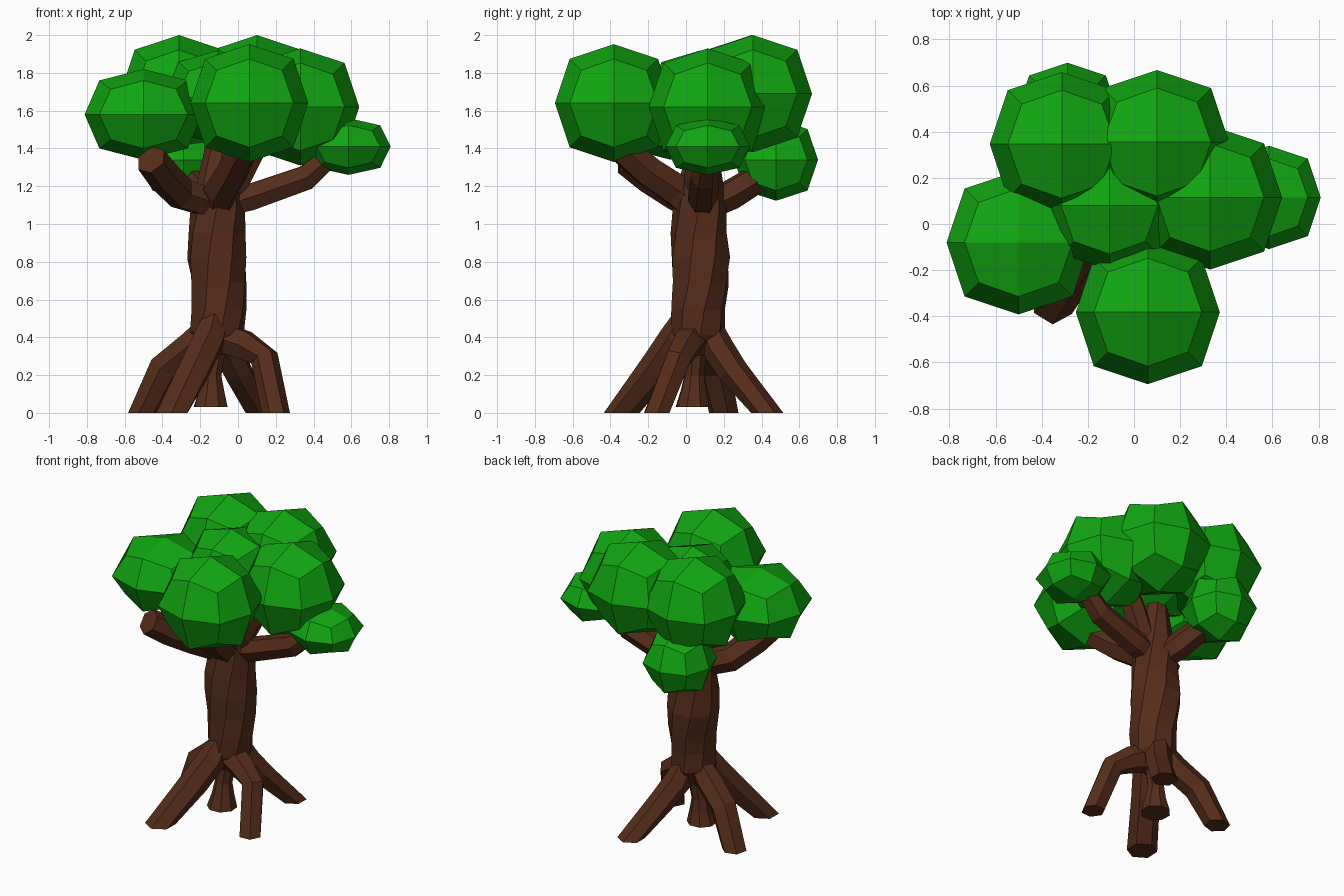
import bpy, bmesh, math, random
from mathutils import Vector, Matrix

if "Cube" in bpy.data.objects:
    bpy.data.objects.remove(bpy.data.objects["Cube"])

random.seed(4)


def material(name, rgb):
    m = bpy.data.materials.new(name)
    m.diffuse_color = (*rgb, 1)
    m.use_nodes = True
    m.node_tree.nodes["Principled BSDF"].inputs["Base Color"].default_value = m.diffuse_color
    return m


BARK = material("bark", (0.092, 0.026, 0.010))
LEAF = material("leaves", (0.0055, 0.38, 0.0055))


def finish(bm, name, mat):
    bmesh.ops.recalc_face_normals(bm, faces=bm.faces)
    me = bpy.data.meshes.new(name)
    bm.to_mesh(me)
    bm.free()
    me.materials.append(mat)
    ob = bpy.data.objects.new(name, me)
    bpy.context.collection.objects.link(ob)
    return ob


def limb(name, pts, sides=6, jitter=0.0, twist=0.0):
    """Faceted tube through (x, y, z, radius) points; ends on the ground are cut level."""
    bm = bmesh.new()
    P = [Vector(p[:3]) for p in pts]
    rings, q = [], None
    for i, p in enumerate(P):
        d = P[min(i + 1, len(P) - 1)] - P[max(i - 1, 0)]
        if p.z < 0.05:
            d = Vector((0, 0, math.copysign(1, d.z)))
        d.normalize()
        if q is None:
            q = d.to_track_quat('Z', 'Y')
        else:
            q = (q @ Vector((0, 0, 1))).rotation_difference(d) @ q
        ring = []
        for k in range(sides):
            a = 2 * math.pi * k / sides + twist * i
            r = pts[i][3] * (1 + random.uniform(-jitter, jitter))
            ring.append(bm.verts.new(p + q @ Vector((r * math.cos(a), r * math.sin(a), 0))))
        rings.append(ring)
    for a, b in zip(rings, rings[1:]):
        for k in range(sides):
            n = (k + 1) % sides
            bm.faces.new((a[k], a[n], b[n], b[k]))
    bm.faces.new(rings[0])
    bm.faces.new(rings[-1])
    return finish(bm, name, BARK)


def leaf_ball(name, x, y, z, r, rz):
    """Cube with one level of subdivision: 24 flat faces, face centres at the given radii."""
    bm = bmesh.new()
    bmesh.ops.create_cube(bm, size=2)
    bmesh.ops.subdivide_edges(bm, edges=bm.edges[:], cuts=1, use_grid_fill=True)
    factor = {1: 1.0, 2: 0.75, 3: 5 / 9}
    for v in bm.verts:
        v.co *= factor[sum(abs(c) > 0.5 for c in v.co)]
    bm.transform(Matrix.Translation((x, y, z)) @ Matrix.Diagonal((r, r, rz, 1)))
    finish(bm, name, LEAF)


# trunk
limb("trunk", [(-.12, .06, .31, .08), (-.11, .06, .42, .145), (-.10, .06, .55, .145),
               (-.10, .075, .68, .155), (-.11, .075, .82, .16), (-.11, .07, .95, .155),
               (-.105, .075, 1.08, .145), (-.10, .075, 1.2, .125), (-.10, .09, 1.38, .085),
               (-.10, .09, 1.5, .07)], sides=8, jitter=.05, twist=.12)

# roots
limb("tap_root", [(-.12, .055, .35, .06), (-.14, .045, .2, .055),
                  (-.14, .04, .12, .07), (-.145, .035, .03, .095)], sides=8)
limb("root_front_left", [(-.12, .0, .52, .06), (-.15, -.05, .40, .09),
                         (-.22, -.15, .25, .09), (-.35, -.34, 0, .095)])
limb("root_left", [(-.14, .08, .47, .07), (-.24, .1, .36, .085),
                   (-.39, .15, .24, .085), (-.505, .2, 0, .08)])
limb("root_right", [(-.09, .04, .40, .09), (.03, .0, .36, .085),
                    (.14, -.04, .29, .075), (.20, -.155, 0, .075)])
limb("root_back", [(-.09, .12, .46, .07), (-.06, .17, .34, .085),
                   (.0, .25, .22, .08), (.115, .43, 0, .085)])

# branches
limb("branch_right", [(-.08, .08, 1.1, .07), (.06, .09, 1.14, .08),
                      (.36, .1, 1.245, .075), (.49, .115, 1.36, .06)])
limb("branch_left", [(-.12, .04, 1.10, .08), (-.30, -.05, 1.16, .09),
                     (-.39, -.19, 1.25, .09), (-.46, -.31, 1.34, .085)])
limb("branch_front", [(-.1, .04, 1.10, .09), (-.09, -.05, 1.18, .095),
                      (-.03, -.2, 1.28, .09), (.03, -.34, 1.4, .085)])
limb("branch_back", [(-.12, .1, 1.09, .08), (-.17, .23, 1.15, .085),
                     (-.23, .36, 1.23, .08), (-.28, .45, 1.32, .07)])
limb("branch_upper", [(-.08, .06, 1.12, .07), (.0, .07, 1.25, .08),
                      (.08, .09, 1.4, .075), (.14, .1, 1.5, .06)])

# foliage
for name, *dims in [
    ("leaves_front", .06, -.382, 1.64, .312, .312),
    ("leaves_left", -.5, -.08, 1.58, .312, .24),
    ("leaves_right", .33, .115, 1.62, .312, .31),
    ("leaves_far_right", .585, .115, 1.41, .224, .15),
    ("leaves_back_right", .10, .355, 1.69, .312, .31),
    ("leaves_back_left", -.313, .346, 1.69, .312, .31),
    ("leaves_low_back", -.288, .477, 1.34, .222, .217),
    ("leaves_centre", -.106, .08, 1.67, .28, .25),
]:
    leaf_ball(name, *dims)
